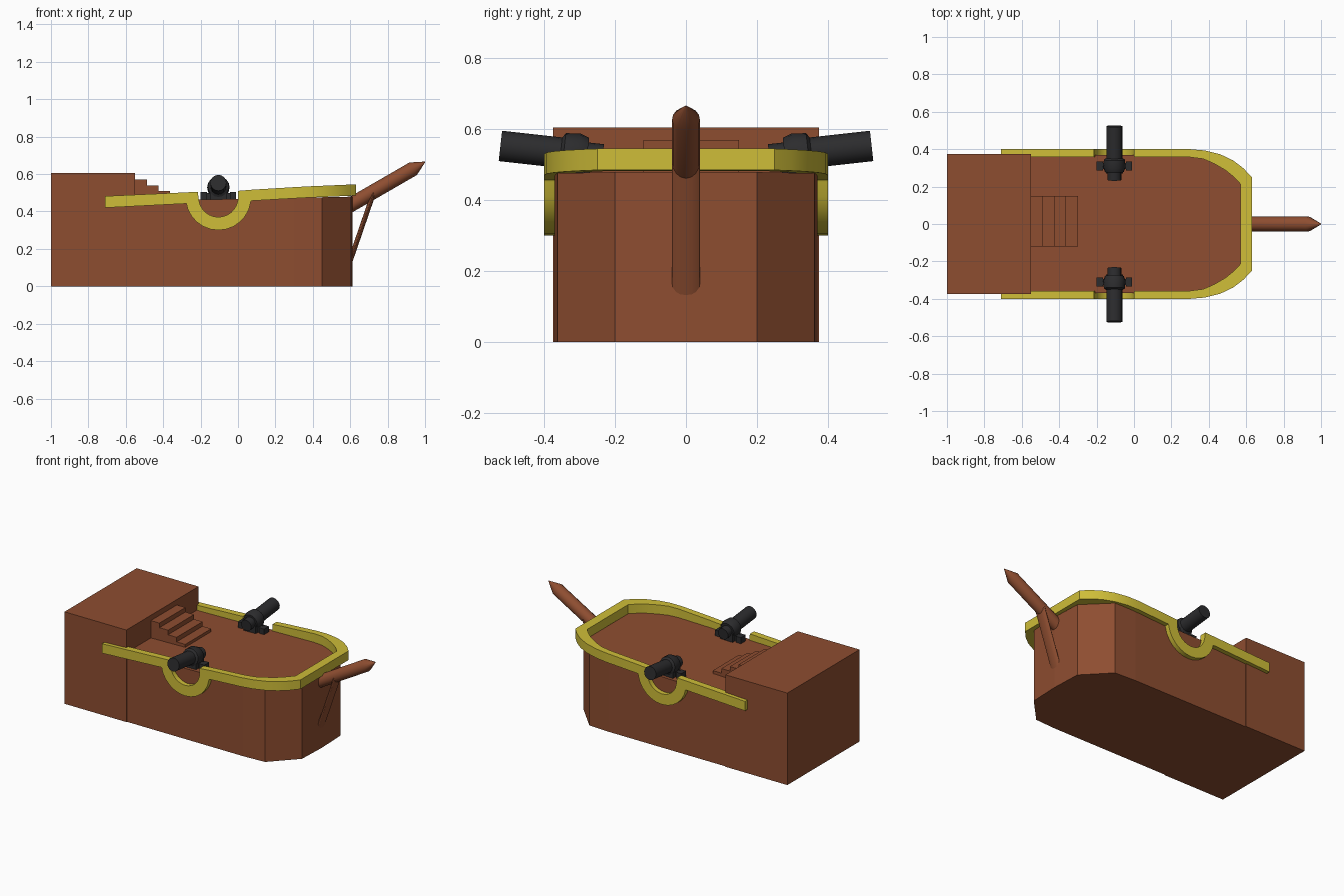
import bpy, bmesh
from math import sin, cos, radians
from mathutils import Vector

if "Cube" in bpy.data.objects:
    bpy.data.objects.remove(bpy.data.objects["Cube"])


def material(name, rgb):
    m = bpy.data.materials.new(name)
    m.diffuse_color = (*rgb, 1)
    m.use_nodes = True
    m.node_tree.nodes["Principled BSDF"].inputs["Base Color"].default_value = m.diffuse_color
    return m


WOOD = material("wood", (0.27, 0.075, 0.03))
GOLD = material("gold", (0.62, 0.51, 0.04))
IRON = material("iron", (0.025, 0.025, 0.027))


def finish(name, bm, mat, mirror=False, smooth=True):
    bmesh.ops.recalc_face_normals(bm, faces=bm.faces)
    me = bpy.data.meshes.new(name)
    bm.to_mesh(me)
    bm.free()
    me.materials.append(mat)
    ob = bpy.data.objects.new(name, me)
    bpy.context.collection.objects.link(ob)
    if mirror:
        mod = ob.modifiers.new("mirror", 'MIRROR')
        mod.use_axis = (False, True, False)
    if smooth:
        bpy.ops.object.select_all(action='DESELECT')
        ob.select_set(True)
        bpy.context.view_layer.objects.active = ob
        bpy.ops.object.shade_smooth_by_angle(angle=radians(30))
    return ob


def loft(bm, rings, cap_start=True, cap_end=True):
    """Bridge a list of equal-sized point rings into a solid."""
    loops = [[bm.verts.new(p) for p in ring] for ring in rings]
    n = len(loops[0])
    for a, b in zip(loops, loops[1:]):
        for i in range(n):
            j = (i + 1) % n
            bm.faces.new((a[i], a[j], b[j], b[i]))
    if cap_start:
        bm.faces.new(loops[0])
    if cap_end:
        bm.faces.new(loops[-1])


def box(bm, x0, x1, y0, y1, z0, z1):
    loft(bm, [[(x0, y0, z), (x1, y0, z), (x1, y1, z), (x0, y1, z)] for z in (z0, z1)])


def turned(bm, start, end, profile, side, flat=1.0, n=16):
    """Round shape along start-end; profile holds (fraction, radius) pairs."""
    start, end, side = Vector(start), Vector(end), Vector(side)
    up = side.cross(end - start).normalized() * flat
    turns = [radians(360 * i / n) for i in range(n)]
    loft(bm, [[start.lerp(end, t) + (side * cos(a) + up * sin(a)) * r for a in turns]
              for t, r in profile])


# Hull with sloping deck and faceted bow
half = [(-1, 0.37), (0.3, 0.37), (0.45, 0.362), (0.605, 0.2)]
outline = half + [(0.613, 0)] + [(x, -y) for x, y in reversed(half)]
bm = bmesh.new()
loft(bm, [[(x, y, 0) for x, y in outline],
          [(x, y, 0.467 + 0.02 * x) for x, y in outline]])
finish("hull", bm, WOOD, smooth=False)

# Raised stern cabin
bm = bmesh.new()
box(bm, -1, -0.55, -0.375, 0.375, 0, 0.605)
finish("stern_cabin", bm, WOOD, smooth=False)

# Stairs from deck to cabin roof
bm = bmesh.new()
for i in range(4):
    x = -0.55 + i * 0.0625
    box(bm, x, x + 0.0625, -0.12, 0.15, 0.42, 0.57 - i * 0.03)
finish("stairs", bm, WOOD, smooth=False)

# Rail: side profile (bottom, top) with a dip under each gun, then the bow curve in plan
CX, CZ = -0.105, 0.475
side = [((-0.71, 0.42), (-0.71, 0.482)), ((-0.278, 0.442), (-0.215, 0.505))]
for i in range(13):
    a = radians(188 + 164 * i / 12)
    side.append(((CX + 0.175 * cos(a), CZ + 0.175 * sin(a)),
                 (CX + 0.105 * cos(a), CZ + 0.105 * sin(a))))
side += [((0.07, 0.455), (0.0, 0.51)), ((0.071, 0.457), (0.07, 0.516)),
         ((0.3, 0.47), (0.3, 0.53))]
rings = [[(b[0], 0.4, b[1]), (t[0], 0.4, t[1]), (t[0], 0.357, t[1]), (b[0], 0.357, b[1])]
         for b, t in side]
bow = [((0.38, 0.393), (0.37, 0.348)), ((0.46, 0.373), (0.43, 0.322)),
       ((0.53, 0.34), (0.49, 0.287)), ((0.585, 0.298), (0.535, 0.25)),
       ((0.63, 0.25), (0.57, 0.213)), ((0.63, 0), (0.57, 0))]
for o, i in bow:
    zo, zi = 0.458 + 0.043 * o[0], 0.458 + 0.043 * i[0]
    rings.append([(*o, zo), (*o, zo + 0.06), (*i, zi + 0.06), (*i, zi)])
bm = bmesh.new()
loft(bm, rings, cap_end=False)
finish("rail", bm, GOLD, mirror=True)

# Bowsprit with pointed tip
bm = bmesh.new()
turned(bm, (0.56, 0, 0.411), (1.0, 0, 0.665),
       [(0, 0.039), (0.855, 0.039), (1, 0.002)], (0, 1, 0))
finish("bowsprit", bm, WOOD)

# Flattened brace under the bowsprit
bm = bmesh.new()
turned(bm, (0.598, 0, 0.13), (0.725, 0, 0.5), [(0, 0.04), (1, 0.04)], (0, 1, 0), flat=0.33)
finish("bowsprit_brace", bm, WOOD)

# Cannon barrels with breech band and rear knob
bm = bmesh.new()
turned(bm, (CX, -0.235, 0.521), (CX, -0.523, 0.553),
       [(0, 0.037), (0.15, 0.037), (0.15, 0.05), (0.24, 0.06),
        (0.38, 0.056), (0.41, 0.043), (1, 0.043)], (1, 0, 0))
finish("cannon_barrel", bm, IRON, mirror=True)

# Cannon carriages
bm = bmesh.new()
box(bm, CX - 0.085, CX + 0.085, -0.325, -0.295, 0.455, 0.5)
for s in (-1, 1):
    x = CX + s * 0.078
    box(bm, x - 0.017, x + 0.017, -0.335, -0.285, 0.455, 0.503)
box(bm, CX - 0.045, CX + 0.045, -0.35, -0.27, 0.455, 0.52)
finish("cannon_carriage", bm, IRON, mirror=True, smooth=False)
